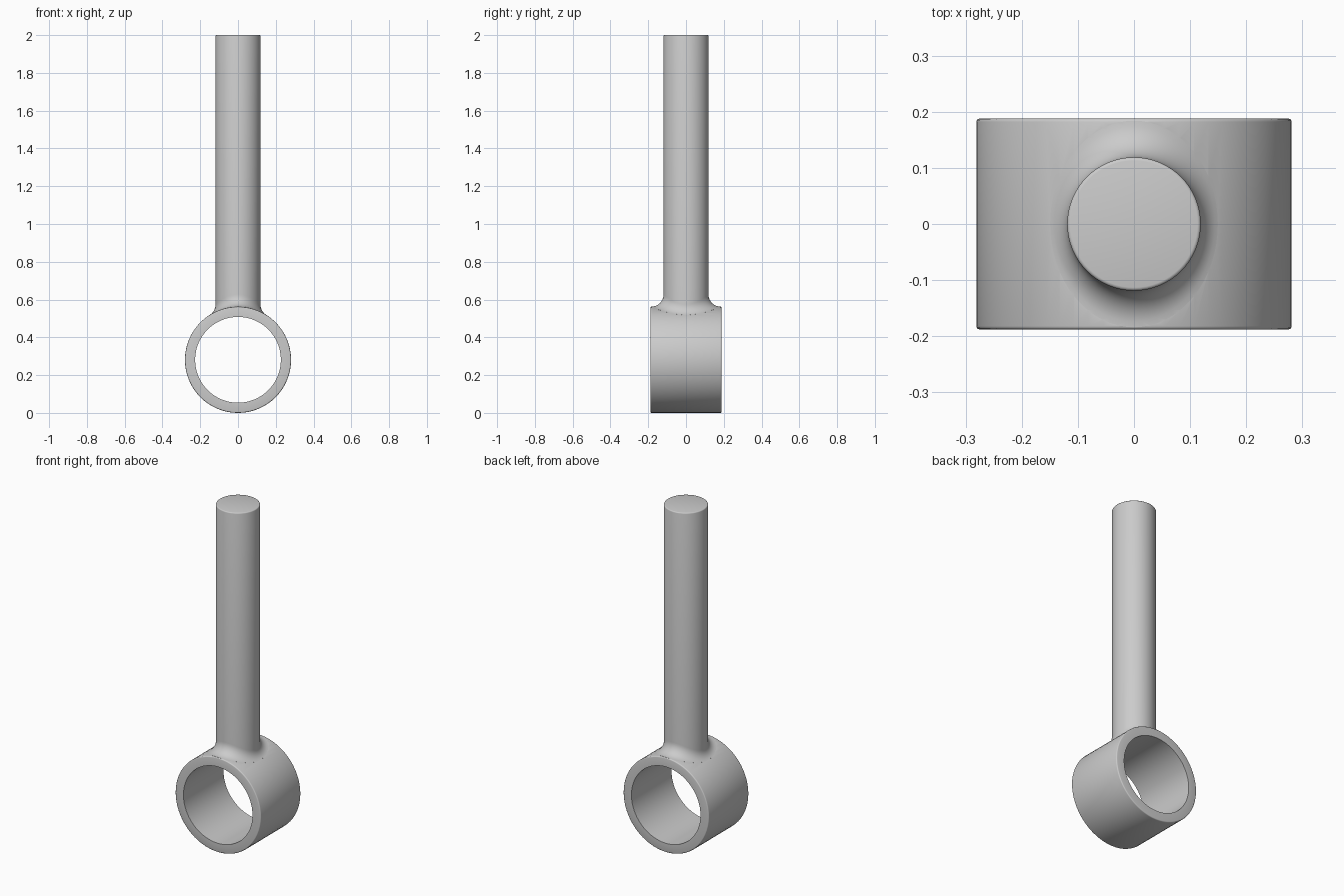
import bpy, bmesh
from math import sin, cos, pi, sqrt
from mathutils import Vector

if "Cube" in bpy.data.objects:
    bpy.data.objects.remove(bpy.data.objects["Cube"])

R, R_IN, HALF, ZC = 0.281, 0.227, 0.188, 0.281   # ring
A, FIL, TOP = 0.119, 0.065, 2.0                  # rod radius, fillet, height
BEV, SEG, ARC = 0.006, 64, 10


def loft(name, loops, closed):
    """Skin a list of equal loops; closed joins the last loop to the first."""
    bm = bmesh.new()
    rows = [[bm.verts.new(p) for p in lp] for lp in loops]
    n = len(rows[0])
    for i in range(len(rows) if closed else len(rows) - 1):
        a, b = rows[i], rows[(i + 1) % len(rows)]
        for j in range(n):
            k = (j + 1) % n
            bm.faces.new((a[j], a[k], b[k], b[j]))
    if not closed:
        # flat top, and strips across the curved underside
        bm.faces.new(rows[0])
        b, h = rows[-1], n // 2
        bm.faces.new((b[0], b[1], b[n - 1]))
        bm.faces.new((b[h], b[h + 1], b[h - 1]))
        for j in range(1, h - 1):
            bm.faces.new((b[j], b[j + 1], b[n - j - 1], b[n - j]))
    bmesh.ops.recalc_face_normals(bm, faces=bm.faces)
    me = bpy.data.meshes.new(name)
    bm.to_mesh(me)
    bm.free()
    ob = bpy.data.objects.new(name, me)
    bpy.context.collection.objects.link(ob)
    return ob


angles = [2 * pi * i / SEG for i in range(SEG)]
quarter = [pi / 2 * i / 3 for i in range(4)]

# Ring: profile (radius, y) revolved about the y axis, outer rims rounded
prof = [(R_IN, HALF)]
prof += [(R - BEV + BEV * sin(q), HALF - BEV + BEV * cos(q)) for q in quarter]
prof += [(r, -y) for r, y in reversed(prof)]
ring = loft("ring", [[(r * cos(t), y, ZC + r * sin(t)) for t in angles]
                     for r, y in prof], True)

# Rod: rounded top edge, straight shaft, rolling-ball fillet onto the ring
loops = []
for q in quarter:
    r = A - BEV + BEV * sin(q)
    loops.append([(r * cos(t), r * sin(t), TOP - BEV + BEV * cos(q)) for t in angles])
fillet = [[] for _ in range(ARC + 1)]
base = []
for t in angles:
    c = Vector(((A + FIL) * cos(t), (A + FIL) * sin(t), 0))
    c.z = ZC + sqrt((R + FIL) ** 2 - c.x ** 2)
    axis = Vector((0, c.y, ZC))
    d0 = Vector((-cos(t), -sin(t), 0))
    d1 = (axis - c).normalized()
    for i in range(ARC + 1):
        fillet[i].append(c + FIL * d0.slerp(d1, i / ARC))
    base.append(axis - d1 * (R + R_IN) / 2)
rod = loft("rod", loops + fillet + [base], False)

# Join both into one solid
mod = ring.modifiers.new("union", 'BOOLEAN')
mod.operation, mod.solver, mod.object = 'UNION', 'EXACT', rod
bpy.context.view_layer.objects.active = ring
ring.select_set(True)
bpy.ops.object.modifier_apply(modifier=mod.name)
bpy.data.objects.remove(rod)
ring.name = "ring_with_rod"
bpy.ops.object.shade_smooth_by_angle(angle=0.6)
